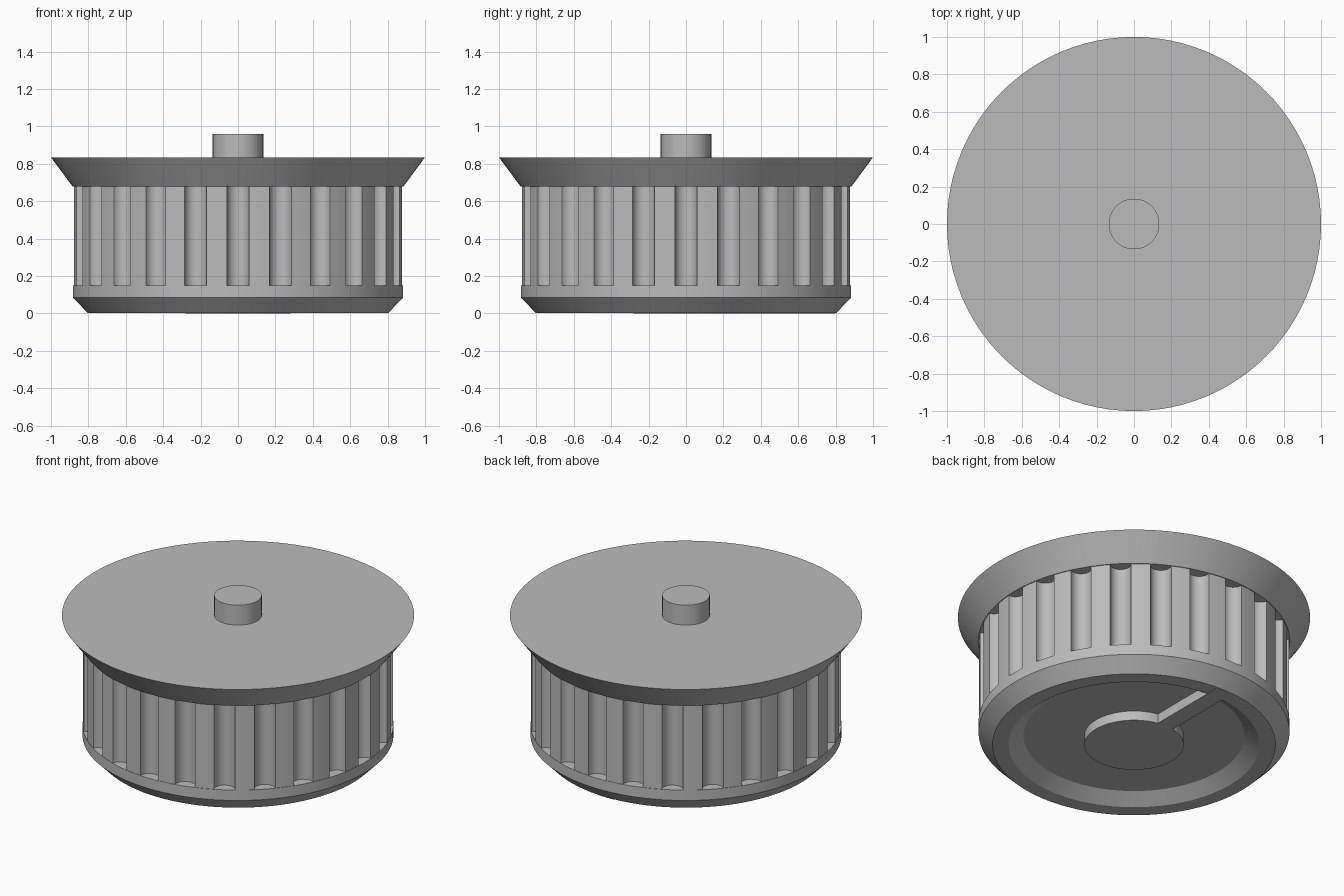
import bpy, bmesh, math

cube = bpy.data.objects.get("Cube")
if cube:
    bpy.data.objects.remove(cube, do_unlink=True)

grey = bpy.data.materials.new("plain grey")
grey.use_nodes = True
color = (0.5, 0.5, 0.5, 1)
grey.diffuse_color = color
grey.node_tree.nodes["Principled BSDF"].inputs["Base Color"].default_value = color

SEGMENTS = 96
FLUTES = 24


def finish(name, bm):
    """Turn a bmesh into a shaded, coloured object."""
    bmesh.ops.recalc_face_normals(bm, faces=bm.faces)
    mesh = bpy.data.meshes.new(name)
    bm.to_mesh(mesh)
    bm.free()
    mesh.materials.append(grey)
    obj = bpy.data.objects.new(name, mesh)
    bpy.context.collection.objects.link(obj)
    bpy.ops.object.select_all(action="DESELECT")
    obj.select_set(True)
    bpy.context.view_layer.objects.active = obj
    bpy.ops.object.shade_smooth_by_angle(angle=math.radians(30))
    return obj


def lathe(name, profile):
    """Spin a radius/height profile around the z axis."""
    bm = bmesh.new()
    verts = [bm.verts.new((r, 0, z)) for r, z in profile]
    edges = [bm.edges.new(pair) for pair in zip(verts, verts[1:])]
    bmesh.ops.spin(bm, geom=verts + edges, cent=(0, 0, 0), axis=(0, 0, 1),
                   angle=math.tau, steps=SEGMENTS, use_duplicate=False)
    bmesh.ops.remove_doubles(bm, verts=bm.verts, dist=0.0005)
    return finish(name, bm)


def fluted_wall(name, radius, groove, low, high):
    """Upright wall with round grooves, one facing each main axis."""
    outline = []
    step = math.tau / FLUTES
    half = math.asin(groove / radius)
    land = step - 2 * half
    for i in range(FLUTES):
        a = i * step
        cx = radius * math.cos(half)
        # groove arc, bulging toward the middle
        for k in range(11):
            t = math.pi * k / 10
            r, s = cx - groove * math.sin(t), -groove * math.cos(t)
            outline.append((r * math.cos(a) - s * math.sin(a),
                            r * math.sin(a) + s * math.cos(a)))
        # land between grooves
        for k in (1, 2):
            b = a + half + land * k / 3
            outline.append((radius * math.cos(b), radius * math.sin(b)))
    bm = bmesh.new()
    bottom = [bm.verts.new((x, y, low)) for x, y in outline]
    top = [bm.verts.new((x, y, high)) for x, y in outline]
    for i in range(len(outline)):
        j = (i + 1) % len(outline)
        bm.faces.new((bottom[i], bottom[j], top[j], top[i]))
    return finish(name, bm)


def box(name, x, y, z):
    bm = bmesh.new()
    bmesh.ops.create_cube(bm, size=1)
    for v in bm.verts:
        v.co = [lo + (c + 0.5) * (hi - lo) for c, (lo, hi) in zip(v.co, (x, y, z))]
    return finish(name, bm)


# Lower ring with chamfered rim and recessed underside
lathe("base_ring", [(0, 0.06), (0.627, 0.06), (0.712, 0.003), (0.803, 0.003),
                    (0.883, 0.085), (0.883, 0.15), (0, 0.15)])

# Grooved grip
fluted_wall("fluted_grip", 0.88, 0.06, 0.15, 0.68)

# Flared top plate
lathe("top_flange", [(0, 0.68), (0.885, 0.68), (1, 0.835), (0, 0.835)])

# Short post on top
lathe("top_post", [(0.135, 0.83), (0.135, 0.96), (0, 0.96)])

# Underside hub and pointer bar
lathe("bottom_hub", [(0, 0), (0.282, 0), (0.282, 0.065)])
box("pointer_bar", (-0.055, 0.055), (0.2, 0.8), (0, 0.065))
